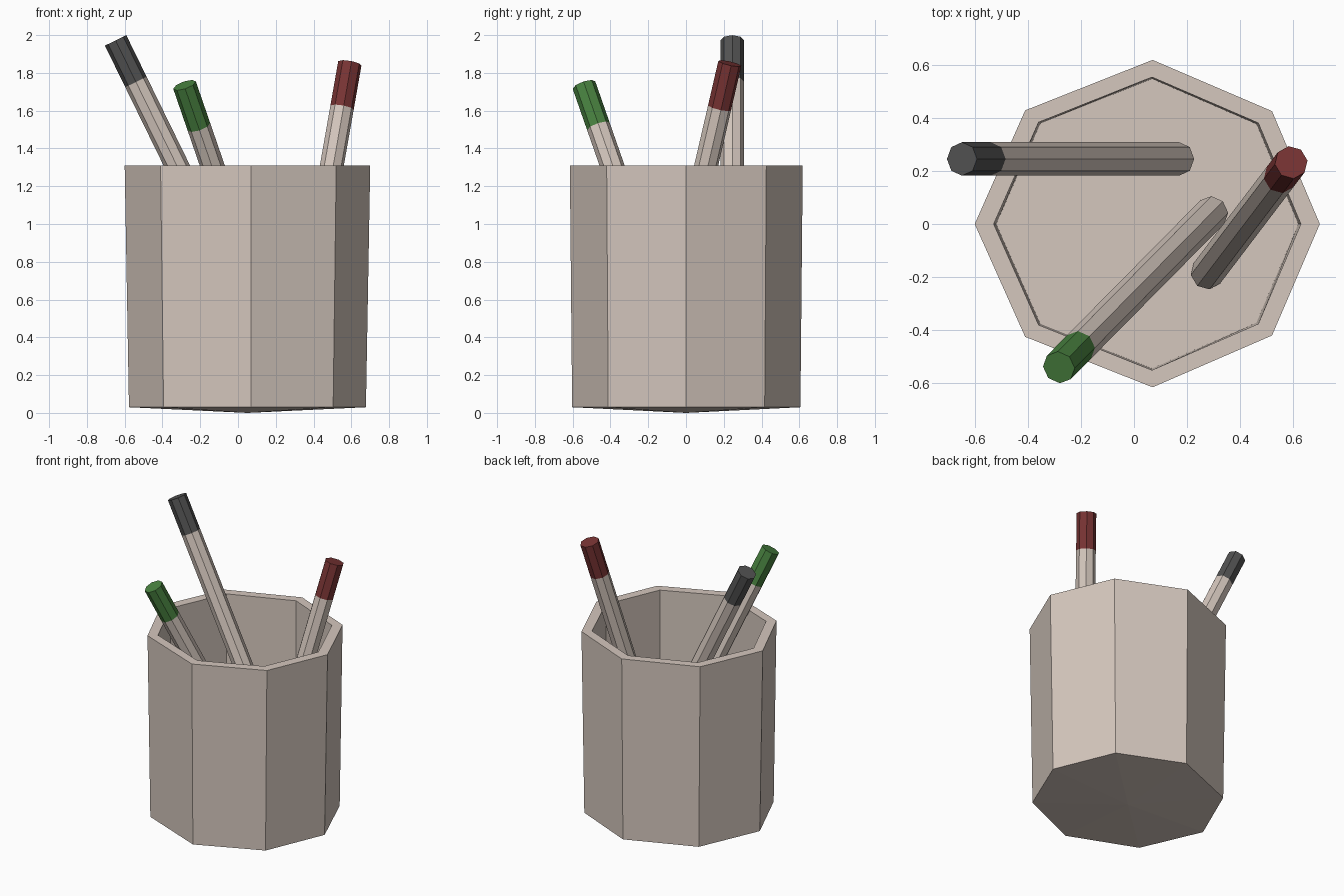
import bpy, bmesh, math
from mathutils import Vector, Matrix

if "Cube" in bpy.data.objects:
    bpy.data.objects.remove(bpy.data.objects["Cube"])


def material(name, rgb):
    m = bpy.data.materials.new(name)
    m.diffuse_color = (*rgb, 1)
    m.use_nodes = True
    m.node_tree.nodes["Principled BSDF"].inputs["Base Color"].default_value = m.diffuse_color
    return m


beige = material("pale beige", (0.66, 0.57, 0.51))
grey = material("dark grey", (0.085, 0.085, 0.085))
green = material("green", (0.065, 0.22, 0.05))
red = material("dark red", (0.19, 0.034, 0.034))


def add_object(name, bm, mats):
    mesh = bpy.data.meshes.new(name)
    bm.to_mesh(mesh)
    bm.free()
    for m in mats:
        mesh.materials.append(m)
    ob = bpy.data.objects.new(name, mesh)
    bpy.context.collection.objects.link(ob)
    return ob


def bridge(bm, a, b):
    n = len(a)
    return [bm.faces.new((a[i], a[(i + 1) % n], b[(i + 1) % n], b[i])) for i in range(n)]


# Cup: slightly uneven octagon, lofted outside, over the rim and down inside
OCTAGON = [(0.65, 0), (0.47, 0.425), (0.02, 0.618), (-0.46, 0.428),
           (-0.65, 0), (-0.46, -0.425), (0.02, -0.615), (0.47, -0.42)]
bm = bmesh.new()
rings = []
for sx, sy, z in [(0.965, 0.98, 0.03), (1, 1, 1.31), (0.89, 0.895, 1.31), (0.875, 0.885, 0.04)]:
    rings.append([bm.verts.new((0.05 + x * sx, y * sy, z)) for x, y in OCTAGON])
for lower, upper in zip(rings, rings[1:]):
    bridge(bm, lower, upper)
bm.faces.new(rings[-1])
# shallow pointed underside
tip = bm.verts.new((0.05, 0, 0))
for i in range(8):
    bm.faces.new((rings[0][(i + 1) % 8], rings[0][i], tip))
bmesh.ops.recalc_face_normals(bm, faces=bm.faces)
add_object("cup", bm, [beige])


# Pencils: eight-sided rods with a coloured end
def pencil(name, top, bottom, colour, radius=0.063, cap=0.245):
    top, bottom = Vector(top), Vector(bottom)
    axis = top - bottom
    length = axis.length
    bm = bmesh.new()
    rings = [[bm.verts.new((radius * math.cos(math.tau * i / 8),
                            radius * math.sin(math.tau * i / 8), z)) for i in range(8)]
             for z in (0, length - cap, length)]
    bridge(bm, rings[0], rings[1])
    ends = bridge(bm, rings[1], rings[2])
    bm.faces.new(rings[0][::-1])
    ends.append(bm.faces.new(rings[2]))
    for f in ends:
        f.material_index = 1
    bm.transform(Matrix.Translation(bottom) @ axis.to_track_quat('Z', 'Y').to_matrix().to_4x4())
    add_object(name, bm, [beige, colour])


pencil("grey_pencil", (-0.648, 0.245, 1.972), (0.17, 0.245, 0.30), grey)
pencil("green_pencil", (-0.283, -0.54, 1.735), (0.295, 0.045, 0.06), green)
pencil("red_pencil", (0.592, 0.232, 1.85), (0.275, -0.185, 0.05), red)
